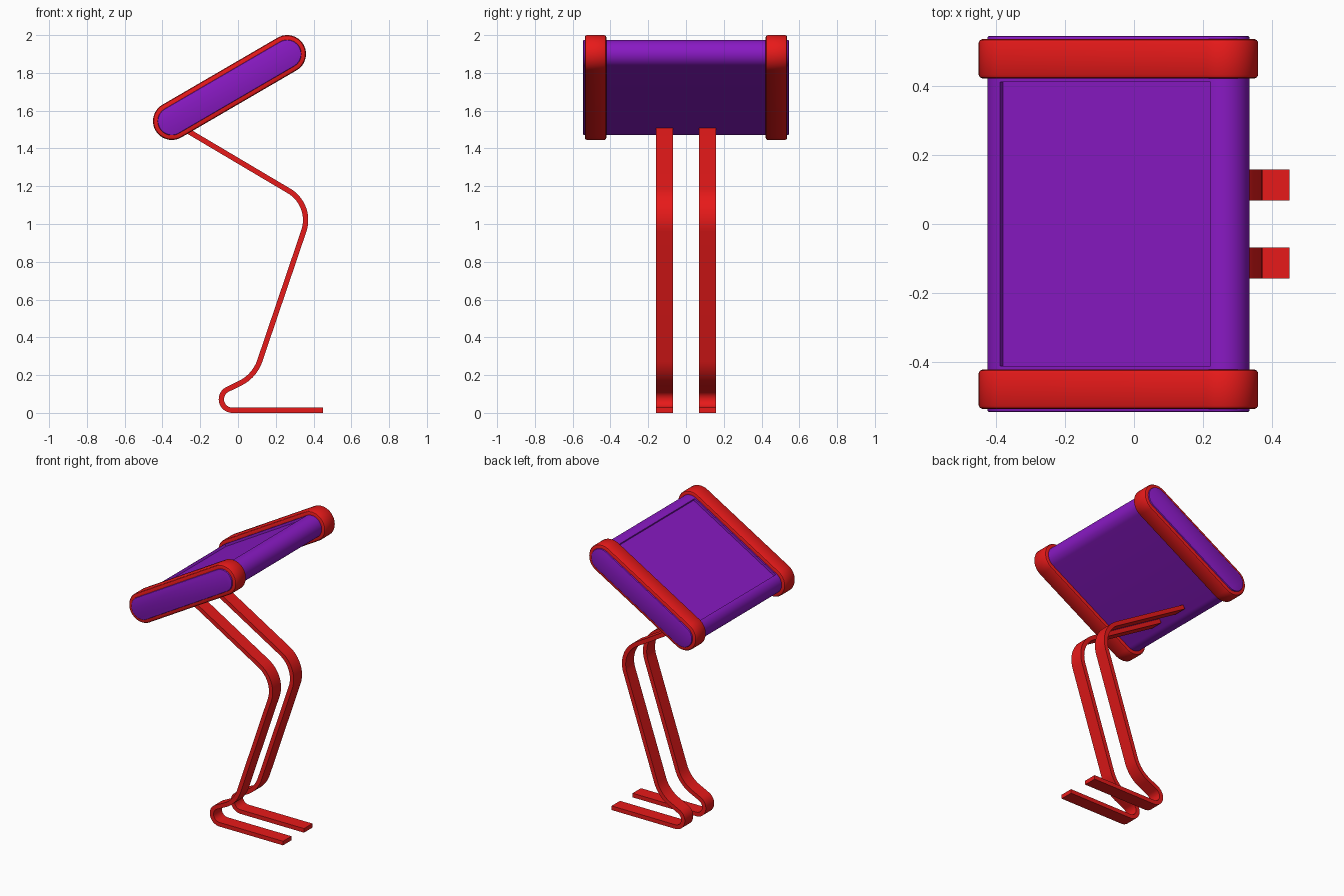
import bpy, bmesh, math
from mathutils import Vector

if "Cube" in bpy.data.objects:
    bpy.data.objects.remove(bpy.data.objects["Cube"])


def material(name, color):
    m = bpy.data.materials.new(name)
    m.diffuse_color = color
    m.use_nodes = True
    m.node_tree.nodes["Principled BSDF"].inputs["Base Color"].default_value = m.diffuse_color
    return m


RED = material("red", (0.80, 0.01, 0.01, 1))
PURPLE = material("purple", (0.25, 0.01, 0.55, 1))
TILT = math.atan2(0.355, 0.61)
U = Vector((math.cos(TILT), 0, math.sin(TILT)))
N = Vector((-math.sin(TILT), 0, math.cos(TILT)))
CENTRE, HALF = Vector((-0.045, 0, 1.7225)), 0.353


def finish(name, bm, mat, angle=30):
    bmesh.ops.recalc_face_normals(bm, faces=bm.faces)
    me = bpy.data.meshes.new(name)
    bm.to_mesh(me)
    bm.free()
    me.materials.append(mat)
    me.shade_smooth()
    me.set_sharp_from_angle(angle=math.radians(angle))
    ob = bpy.data.objects.new(name, me)
    bpy.context.collection.objects.link(ob)
    return ob


def capsule_loft(section, closed, steps=24):
    """Sweep a (radius, y) section around the tilted capsule outline."""
    bm = bmesh.new()
    outline = [(s, math.pi * (k / steps - 0.5) + (0 if s > 0 else math.pi))
               for s in (1, -1) for k in range(steps + 1)]
    rings = [[bm.verts.new(CENTRE + U * (s * HALF + r * math.cos(a))
                           + N * (r * math.sin(a)) + Vector((0, y, 0)))
              for s, a in outline] for r, y in section]
    n = len(outline)
    pairs = list(zip(rings, rings[1:]))
    if closed:
        pairs.append((rings[-1], rings[0]))
    else:
        bm.faces.new(rings[0])
        bm.faces.new(rings[-1])
    for a, b in pairs:
        for i in range(n):
            j = (i + 1) % n
            bm.faces.new((a[i], a[j], b[j], b[i]))
    bmesh.ops.recalc_face_normals(bm, faces=bm.faces)
    return bm


def fillet(points):
    """Round each (x, z, tangent_length) corner of a path with an arc."""
    path = [Vector(points[0][:2])]
    for p, q, r in zip(points, points[1:], points[2:]):
        c, t = Vector(q[:2]), q[2]
        d1 = (Vector(p[:2]) - c).normalized()
        d2 = (Vector(r[:2]) - c).normalized()
        half = d1.angle(d2) / 2
        rad = t * math.tan(half)
        mid = c + (d1 + d2).normalized() * (t / math.cos(half))
        a, b = c + d1 * t - mid, c + d2 * t - mid
        turn = math.pi - 2 * half
        sign = 1 if a.x * b.y - a.y * b.x > 0 else -1
        start = math.atan2(a.y, a.x)
        for k in range(17):
            w = start + sign * turn * k / 16
            path.append(mid + Vector((math.cos(w), math.sin(w))) * rad)
    path.append(Vector(points[-1][:2]))
    return path


# Body: rounded slab with a shallow recessed top panel
bm = capsule_loft([(0.069, -0.545), (0.073, -0.5435), (0.075, -0.539), (0.075, -0.412),
                   (0.075, 0.412), (0.075, 0.539), (0.073, 0.5435), (0.069, 0.545)], False)
panel = max((f for f in bm.faces if abs(f.calc_center_median().y) < 0.01 and f.normal.dot(N) > 0.999),
            key=lambda f: f.calc_area())
bmesh.ops.inset_region(bm, faces=[panel], thickness=0.001, depth=-0.016)
finish("body", bm, PURPLE)

# Bands: bevelled hoops around both ends of the body
for side, sgn in (("front", -1), ("back", 1)):
    section = [(0.07, 0.422), (0.089, 0.422), (0.096, 0.425), (0.1, 0.432),
               (0.1, 0.526), (0.096, 0.533), (0.089, 0.536), (0.07, 0.536)]
    finish(side + "_band", capsule_loft([(r, sgn * y) for r, y in section], True), RED, 35)

# Legs: flat bent strips with knee, ankle, heel and foot
T = 0.014
path = fillet([(-0.27, 1.495), (0.395, 1.101, 0.145), (0.088, 0.195, 0.085),
               (-0.28, T, 0.25), (0.45, T)])
for side, sgn in (("front", -1), ("back", 1)):
    bm = bmesh.new()
    rows = []
    for i, p in enumerate(path):
        d = (path[min(i + 1, len(path) - 1)] - path[max(i - 1, 0)]).normalized()
        if i >= len(path) - 2:
            d = Vector((1, 0))
        o = Vector((-d.y, d.x)) * T
        rows.append([bm.verts.new((p.x + k * o.x, y * sgn, p.y + k * o.y))
                     for k, y in ((1, 0.068), (1, 0.158), (-1, 0.158), (-1, 0.068))])
    for a, b in zip(rows, rows[1:]):
        for i in range(4):
            j = (i + 1) % 4
            bm.faces.new((a[i], a[j], b[j], b[i]))
    bm.faces.new(rows[0])
    bm.faces.new(rows[-1])
    finish(side + "_leg", bm, RED)
